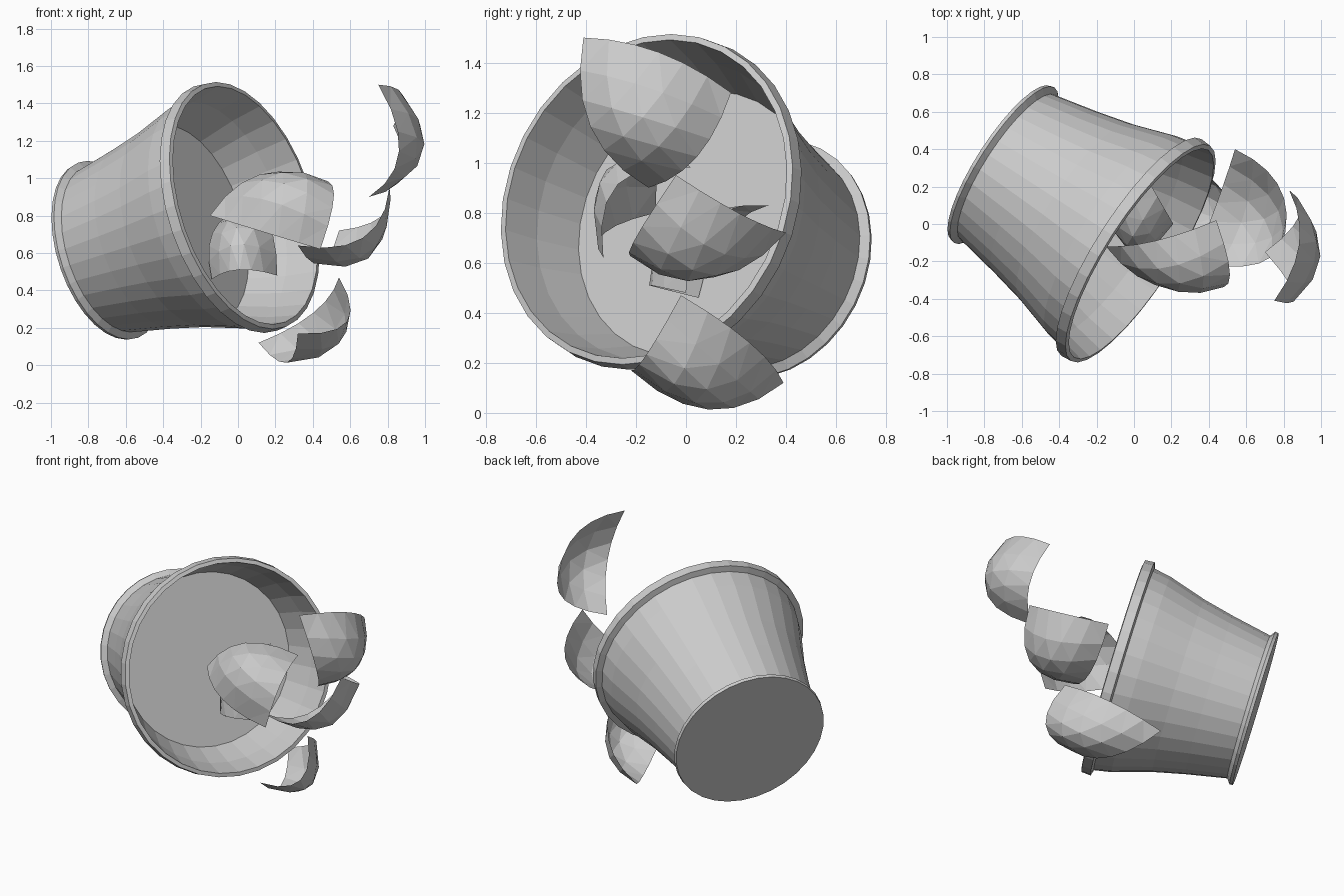
import bpy, bmesh
from mathutils import Vector, Matrix

cube = bpy.data.objects.get("Cube")
if cube:
    bpy.data.objects.remove(cube, do_unlink=True)


def add_object(name, bm):
    bmesh.ops.recalc_face_normals(bm, faces=bm.faces)
    mesh = bpy.data.meshes.new(name)
    bm.to_mesh(mesh)
    bm.free()
    obj = bpy.data.objects.new(name, mesh)
    bpy.context.collection.objects.link(obj)
    return obj


def lathe(name, profile, segments, matrix):
    """Revolve (radius, height) points around z, then place the result."""
    bm = bmesh.new()
    verts = [bm.verts.new((r, 0, h)) for r, h in profile]
    edges = [bm.edges.new(pair) for pair in zip(verts, verts[1:])]
    bmesh.ops.spin(bm, geom=verts + edges, cent=(0, 0, 0), axis=(0, 0, 1),
                   angle=6.283185, steps=segments)
    bmesh.ops.remove_doubles(bm, verts=bm.verts, dist=0.0005)
    bmesh.ops.transform(bm, matrix=matrix, verts=bm.verts)
    return add_object(name, bm)


def curved_chip(name, p, t, r, steps=6):
    """Thin three-cornered shell, bulging away from the plane of its corners."""
    p, t, r = Vector(p), Vector(t), Vector(r)
    out = (r - p).cross(t - p).normalized()
    centre = (p + t + r) / 3

    def edge_middle(a, b, depth, spread):
        along = (b - a).normalized()
        away = (a + b) / 2 - centre
        away -= along * away.dot(along)
        return (a + b) / 2 + out * depth + away.normalized() * spread

    pt = edge_middle(p, t, 0.16, 0.08)
    tr = edge_middle(t, r, 0.08, 0.07)
    rp = edge_middle(r, p, 0.12, 0.07)

    def surface(a, b, c):
        quad = (p * a * (2 * a - 1) + t * b * (2 * b - 1) + r * c * (2 * c - 1)
                + 4 * (pt * a * b + tr * b * c + rp * c * a))
        return quad + out * (27 * a * b * c * 0.085)

    bm = bmesh.new()
    grid = {}
    for i in range(steps + 1):
        for j in range(steps + 1 - i):
            a, b = i / steps, j / steps
            grid[i, j] = bm.verts.new(surface(a, b, 1 - a - b))
    for i in range(steps):
        for j in range(steps - i):
            bm.faces.new((grid[i, j], grid[i + 1, j], grid[i, j + 1]))
            if i + j < steps - 1:
                bm.faces.new((grid[i + 1, j], grid[i + 1, j + 1], grid[i, j + 1]))
    return add_object(name, bm)


# Tilted tub: foot lip, flaring wall, rolled rim, inner wall and raised floor
base = Vector((-0.71, 0.325, 0.61))
axis = Vector((0.81, -0.524, 0.265))
tilt = Matrix.Translation(base) @ axis.to_track_quat('Z', 'Y').to_matrix().to_4x4()
tub_profile = [
    (0, 0), (0.49, 0), (0.495, 0.02), (0.462, 0.045),
    (0.512, 0.3), (0.558, 0.5), (0.632, 0.74), (0.652, 0.85),
    (0.69, 0.86), (0.685, 0.92), (0.66, 0.925),
    (0.62, 0.75), (0.548, 0.55), (0, 0.55),
]
lathe("tub", tub_profile, 32, tilt)

# Chips tumbling out of the opening
chips = {
    "upper_chip": ((0.7, -0.15, 0.9), (0.75, -0.41, 1.5), (0.83, 0.18, 1.28)),
    "middle_chip": ((0.32, -0.2, 0.64), (0.81, -0.04, 0.95), (0.54, 0.4, 0.72)),
    "lower_chip": ((0.32, -0.22, 0.17), (0.54, -0.02, 0.47), (0.11, 0.39, 0.12)),
    "front_chip": ((0.44, 0.02, 0.98), (0.44, -0.33, 0.62), (-0.15, -0.12, 0.8)),
    "inner_chip": ((0.21, 0, 0.48), (-0.14, 0.05, 0.46), (0.02, 0.33, 0.83)),
}
for chip_name, corners in chips.items():
    curved_chip(chip_name, *corners)
